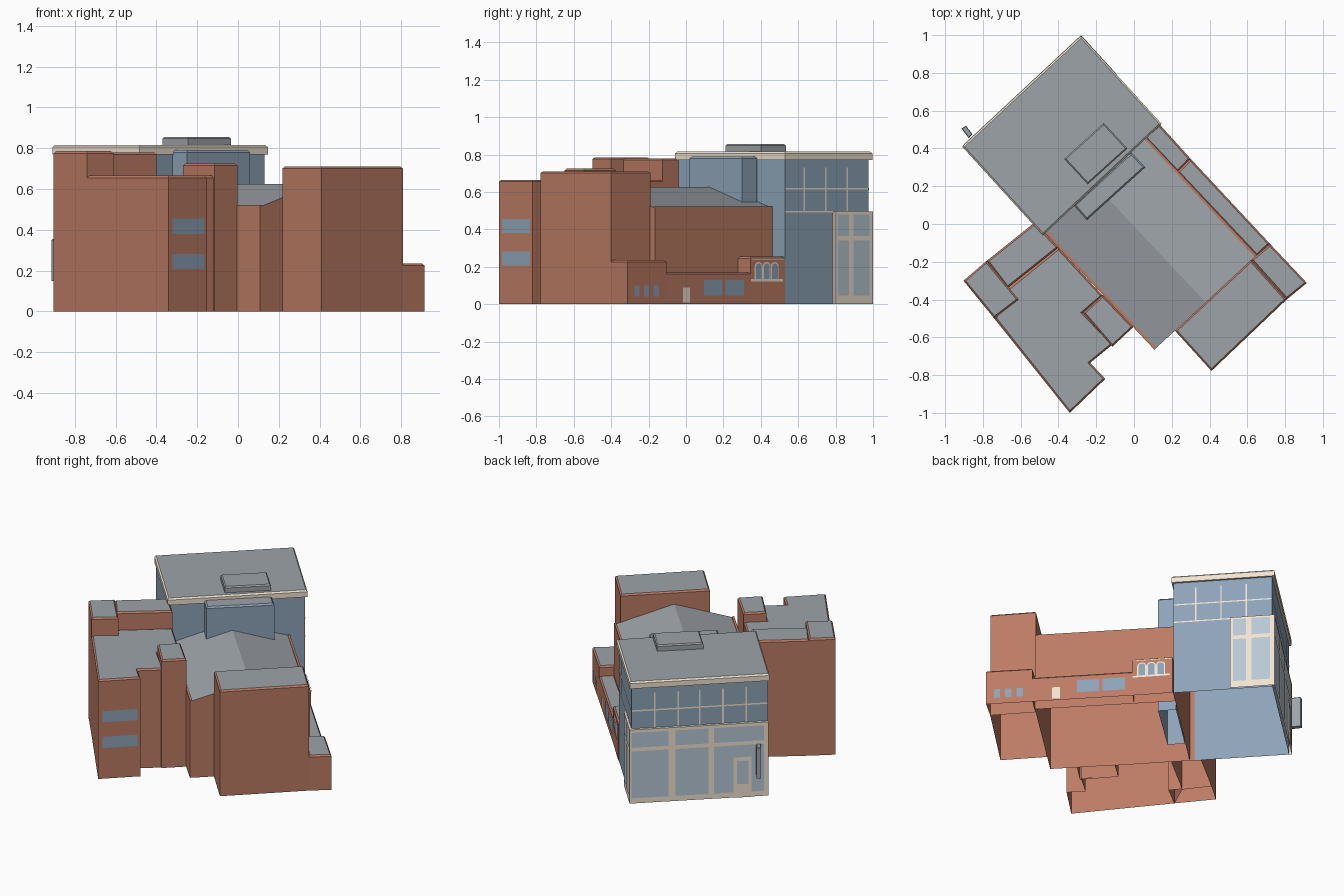
import bpy, bmesh, math
from mathutils import Vector

if "Cube" in bpy.data.objects:
    bpy.data.objects.remove(bpy.data.objects["Cube"])


def mat(name, c):
    m = bpy.data.materials.new(name)
    m.diffuse_color = (*c, 1)
    m.use_nodes = True
    m.node_tree.nodes["Principled BSDF"].inputs["Base Color"].default_value = m.diffuse_color
    return m


BRICK = mat("brick", (0.50, 0.20, 0.127))
GLASS = mat("glass", (0.27, 0.37, 0.48))
PANE = mat("pane", (0.48, 0.58, 0.66))
CREAM = mat("cream", (0.87, 0.77, 0.64))
ROOF = mat("roof", (0.34, 0.37, 0.395))


def finish(name, bm, *mats):
    me = bpy.data.meshes.new(name)
    bm.to_mesh(me)
    bm.free()
    for m in mats:
        me.materials.append(m)
    ob = bpy.data.objects.new(name, me)
    bpy.context.collection.objects.link(ob)
    return ob


def block(name, pts, z0, z1, wall, top=ROOF, rim=0.01):
    """Upright prism with a sloped rim around its top; open below when it stands on the ground."""
    area = sum(a[0] * b[1] - a[1] * b[0] for a, b in zip(pts, pts[1:] + pts[:1]))
    if area < 0:
        pts = pts[::-1]
    bm = bmesh.new()
    lo = [bm.verts.new((x, y, z0)) for x, y in pts]
    hi = [bm.verts.new((x, y, z1 - rim)) for x, y in pts]
    n = len(pts)
    cap = bm.faces.new(hi)
    if z0 > 0:
        bm.faces.new(lo[::-1])
    for i in range(n):
        j = (i + 1) % n
        bm.faces.new((lo[i], lo[j], hi[j], hi[i]))
    bm.normal_update()
    if rim:
        bmesh.ops.inset_individual(bm, faces=[cap], thickness=rim * 1.3, depth=rim)
    cap.material_index = 1
    return finish(name, bm, wall, top)


def rect(a, b, z0, z1):
    return [(a, z0), (b, z0), (b, z1), (a, z1)]


def arch(c, w, z0, z1):
    return [(c - w, z0), (c + w, z0)] + [
        (c + w * math.cos(math.pi * i / 8), z1 - w + w * math.sin(math.pi * i / 8)) for i in range(9)]


def panels(name, p, q, shapes, out, m, by_y=False):
    """Flat inlays on the wall p-q (outside on the right), placed by fraction or by y."""
    p, q = Vector(p), Vector(q)
    d = q - p
    nrm = Vector((d.y, -d.x)).normalized() * out
    bm = bmesh.new()
    for s in shapes:
        ring = []
        for t, z in s:
            w = p + d * ((t - p.y) / d.y if by_y else t) + nrm
            ring.append(bm.verts.new((w.x, w.y, z)))
        bm.faces.new(ring)
    return finish(name, bm, m)


# Glass hall with cream-edged roof, roof unit and stair bay
A, B, C, D = (-0.28, 0.977), (-0.893, 0.405), (-0.478, -0.043), (0.13, 0.528)
block("glass_hall", [A, B, C, D], 0, 0.775, GLASS, rim=0)
block("glass_hall_roof", [(-0.28, 0.997), (-0.91, 0.41), (-0.482, -0.06), (0.146, 0.53)],
      0.77, 0.815, CREAM)
block("roof_unit", [(-0.37, 0.345), (-0.16, 0.535), (-0.035, 0.4), (-0.245, 0.21)],
      0.81, 0.855, ROOF, rim=0.008)
block("stair_bay", [(-0.32, 0.1), (-0.25, 0.02), (0.06, 0.3), (-0.015, 0.38)], 0, 0.79, GLASS)

# Upper window bars on two faces of the glass hall
bars = [rect(t - 0.006, t + 0.006, 0.49, 0.73) for t in (0.17, 0.34, 0.5, 0.67, 0.84)]
panels("back_window_bars", A, B, bars + [rect(0, 1, 0.61, 0.62)], 0.003, CREAM)
bars = [rect(y - 0.003, y + 0.003, 0.49, 0.73) for y in (0.63, 0.745, 0.86)]
bars += [rect(0.53, 0.975, z, z + 0.008) for z in (0.49, 0.612)]
panels("side_window_bars", D, A, bars, 0.003, CREAM, by_y=True)

# Storefront wrapping the back corner
E, F, G = (-0.28, 1.0), (-0.905, 0.418), (-0.095, 0.797)
block("storefront_frame", [E, F, B, A, (-0.107, 0.785), G], 0, 0.495, CREAM, CREAM, rim=0)
cols = [(0.015, 0.28), (0.33, 0.57), (0.61, 0.97)]
panes = [rect(a, b, 0.375, 0.475) for a, b in cols]
panes += [rect(a, b, 0.035, 0.35) for a, b in cols]
panels("storefront_panes", E, F, panes, 0.002, PANE)
panels("storefront_door", E, F, [rect(0.75, 0.88, 0.0, 0.27)], 0.004, CREAM)
panels("storefront_door_pane", E, F, [rect(0.775, 0.855, 0.09, 0.245)], 0.006, PANE)
panes = [rect(a, b, z0, z1) for a, b in ((0.81, 0.87), (0.895, 0.98))
         for z0, z1 in ((0.045, 0.34), (0.365, 0.48))]
panels("side_storefront_panes", G, E, panes, 0.002, PANE, by_y=True)
block("wall_sign", [(-0.913, 0.505), (-0.89, 0.52), (-0.855, 0.475), (-0.875, 0.455)],
      0.15, 0.355, ROOF, rim=0.004)

# Gabled central hall, open below
H = [(-0.48, -0.04), (0.108, -0.665), (0.65, -0.165), (0.06, 0.465)]
bm = bmesh.new()
lo = [bm.verts.new((x, y, 0)) for x, y in H]
hi = [bm.verts.new((x, y, 0.512)) for x, y in H]
r1, r2 = bm.verts.new((-0.21, 0.2125, 0.625)), bm.verts.new((0.379, -0.415, 0.625))
for i in (0, 2):
    bm.faces.new((lo[i], lo[i + 1], hi[i + 1], hi[i]))
bm.faces.new((lo[1], lo[2], hi[2], r2, hi[1]))
bm.faces.new((lo[3], lo[0], hi[0], r1, hi[3]))
for f in ((hi[0], hi[1], r2, r1), (hi[2], hi[3], r1, r2)):
    bm.faces.new(f).material_index = 1
finish("central_hall", bm, BRICK, ROOF)

# Low parapets along both eaves
for n, p, q in (("front", H[0], H[1]), ("side", H[2], H[3])):
    d = (Vector(q) - Vector(p)).normalized() * 0.014
    inn = Vector((-d.y, d.x))
    block(n + "_parapet", [p, q, tuple(Vector(q) + inn), tuple(Vector(p) + inn)],
          0.508, 0.521, BRICK, BRICK, rim=0)

# Right-hand tall block and low annex
block("right_block", [(0.41, -0.778), (0.808, -0.4), (0.62, -0.19), (0.217, -0.565)], 0, 0.71, BRICK)
block("annex_back", [(0.055, 0.46), (0.23, 0.275), (0.3, 0.345), (0.135, 0.528)], 0, 0.255, BRICK)
block("annex_middle", [(0.23, 0.275), (0.65, -0.17), (0.72, -0.105), (0.3, 0.345)], 0, 0.17, BRICK)
block("annex_front", [(0.62, -0.19), (0.808, -0.4), (0.915, -0.312), (0.72, -0.105)], 0, 0.235, BRICK)

# Annex windows and door
P, Q = (0.915, -0.312), (0.72, -0.105)
panels("small_windows", P, Q, [rect(y, y + 0.028, 0.04, 0.1) for y in (-0.277, -0.227, -0.175)],
       0.002, GLASS, by_y=True)
P, Q = Q, (0.3, 0.345)
panels("annex_door", P, Q, [rect(-0.017, 0.02, 0.01, 0.09)], 0.002, CREAM, by_y=True)
panels("wide_windows", P, Q, [rect(0.095, 0.195, 0.045, 0.13), rect(0.21, 0.31, 0.045, 0.13)],
       0.002, GLASS, by_y=True)
P, Q = Q, (0.135, 0.528)
ys = (0.387, 0.43, 0.473)
panels("arch_trim", P, Q, [arch(y, 0.021, 0.13, 0.225) for y in ys], 0.002, CREAM, by_y=True)
panels("arch_bands", P, Q, [rect(0.345, 0.515, 0.122, 0.134), rect(0.347, 0.525, 0.238, 0.246)],
       0.005, CREAM, by_y=True)
panels("arch_panes", P, Q, [arch(y, 0.015, 0.134, 0.217) for y in ys], 0.004, GLASS, by_y=True)

# Left brick wing
block("corner_tower", [(-0.903, -0.3), (-0.74, -0.5), (-0.61, -0.4), (-0.78, -0.195)],
      0, 0.785, BRICK)
block("wing_back", [(-0.78, -0.195), (-0.67, -0.34), (-0.4, -0.125), (-0.475, -0.04), (-0.53, 0.005)],
      0, 0.78, BRICK)
block("wing_main", [(-0.74, -0.5), (-0.34, -1.0), (-0.152, -0.82), (-0.232, -0.735),
                    (-0.11, -0.635), (-0.27, -0.47), (-0.165, -0.38), (-0.4, -0.125),
                    (-0.67, -0.34)], 0, 0.665, BRICK)
block("wing_turret", [(-0.27, -0.47), (-0.115, -0.65), (-0.003, -0.545), (-0.165, -0.375)],
      0, 0.725, BRICK)
panels("wing_windows", (-0.34, -1.0), (-0.152, -0.82),
       [rect(0.1, 0.93, z, z + 0.075) for z in (0.207, 0.38)], 0.002, GLASS)
